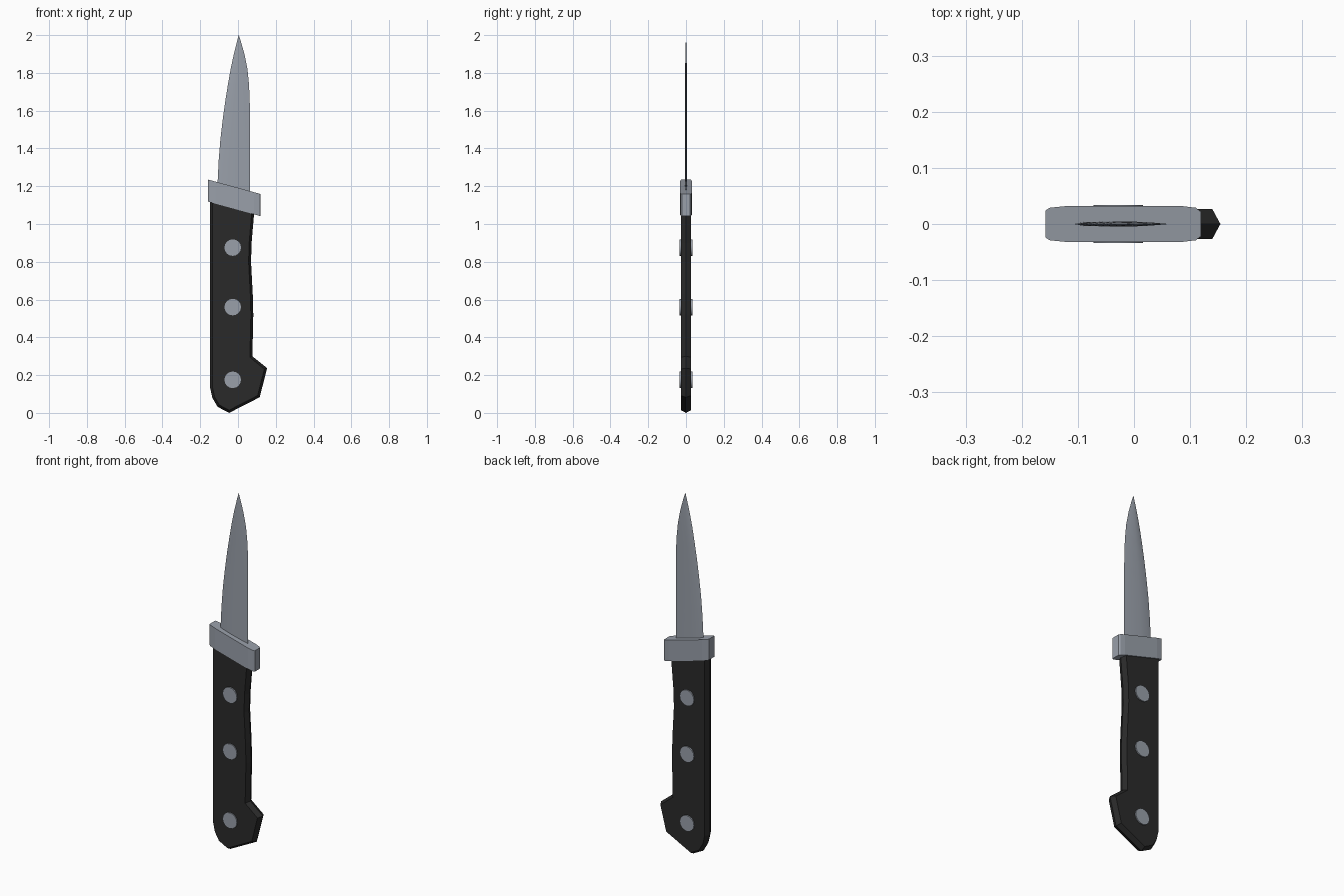
import bpy, bmesh, math
from mathutils import Vector, Matrix

if "Cube" in bpy.data.objects:
    bpy.data.objects.remove(bpy.data.objects["Cube"])


def material(name, rgb):
    m = bpy.data.materials.new(name)
    m.diffuse_color = (*rgb, 1)
    m.use_nodes = True
    m.node_tree.nodes["Principled BSDF"].inputs["Base Color"].default_value = m.diffuse_color
    return m


steel = material("steel", (0.32, 0.35, 0.40))
black = material("black", (0.023, 0.023, 0.023))


def finish(bm, name, mat, smooth=None):
    bmesh.ops.recalc_face_normals(bm, faces=bm.faces)
    me = bpy.data.meshes.new(name)
    bm.to_mesh(me)
    bm.free()
    me.materials.append(mat)
    ob = bpy.data.objects.new(name, me)
    bpy.context.collection.objects.link(ob)
    if smooth:
        bpy.ops.object.select_all(action='DESELECT')
        ob.select_set(True)
        bpy.context.view_layer.objects.active = ob
        bpy.ops.object.shade_smooth_by_angle(angle=math.radians(smooth))
    return ob


def loft(bm, rings):
    loops = [[bm.verts.new(p) for p in r] for r in rings]
    for a, b in zip(loops, loops[1:]):
        n = len(a)
        for i in range(n):
            bm.faces.new((a[i], a[(i + 1) % n], b[(i + 1) % n], b[i]))
    bm.faces.new(loops[0])
    bm.faces.new(loops[-1])


def inset(pts, d):
    """Mitred inward offset of a counter-clockwise outline."""
    out = []
    for i, p in enumerate(pts):
        p = Vector(p)
        e1 = (p - Vector(pts[i - 1])).normalized()
        e2 = (Vector(pts[(i + 1) % len(pts)]) - p).normalized()
        n1, n2 = Vector((-e1.y, e1.x)), Vector((-e2.y, e2.x))
        out.append(p + (n1 + n2) * d / (1 + n1.dot(n2)))
    return out


# Handle: outline ridged along its middle, with flat cheeks
outline = [(-0.147, 1.16), (-0.147, 0.13), (-0.136, 0.08), (-0.108, 0.032),
           (-0.047, 0.0), (0.115, 0.083), (0.154, 0.237), (0.076, 0.30),
           (0.081, 0.52), (0.078, 0.63), (0.069, 0.80), (0.072, 0.90),
           (0.088, 1.09)]
cheek = inset(outline, 0.013)
bm = bmesh.new()
loft(bm, [[(x, y, z) for x, z in pts] for y, pts in
          ((-0.027, cheek), (0, outline), (0.027, cheek))])
finish(bm, "handle", black)

# Guard: slanted collar with softened vertical corners
half = [(-0.158, 0.024), (-0.150, 0.029), (-0.120, 0.032),
        (0.085, 0.032), (0.110, 0.029), (0.119, 0.022)]
plan = half + [(x, -y) for x, y in reversed(half)]
bm = bmesh.new()
loft(bm, [[(x, y, z0 - 0.275 * (x + 0.158)) for x, y in plan]
          for z0 in (1.118, 1.235)])
finish(bm, "guard", steel)

# Blade: thin lens section swept from guard to tip
rows = [(1.10, -0.110, 0.063), (1.22, -0.108, 0.063), (1.34, -0.102, 0.063),
        (1.45, -0.093, 0.063), (1.56, -0.080, 0.063), (1.66, -0.066, 0.062),
        (1.74, -0.053, 0.058), (1.82, -0.039, 0.050), (1.90, -0.022, 0.034),
        (1.96, -0.007, 0.017), (2.0, 0.0035, 0.0045)]
section = [(0, 0), (0.12, 0.0035), (0.4, 0.0045), (0.75, 0.0028), (1, 0)]
section += [(u, -t) for u, t in reversed(section[1:-1])]
bm = bmesh.new()
loft(bm, [[(a + u * (b - a), t * min(1, (b - a) / 0.08), z)
           for u, t in section] for z, a, b in rows])
finish(bm, "blade", steel, 30)

# Rivets: pins running through the handle
for i, z in enumerate((0.875, 0.56, 0.175)):
    bm = bmesh.new()
    bmesh.ops.create_cone(
        bm, cap_ends=True, segments=16, radius1=0.044, radius2=0.044,
        depth=0.067, matrix=Matrix.Translation((-0.028, 0, z))
        @ Matrix.Rotation(math.pi / 2, 4, 'X'))
    finish(bm, f"rivet_{i + 1}", steel, 30)
